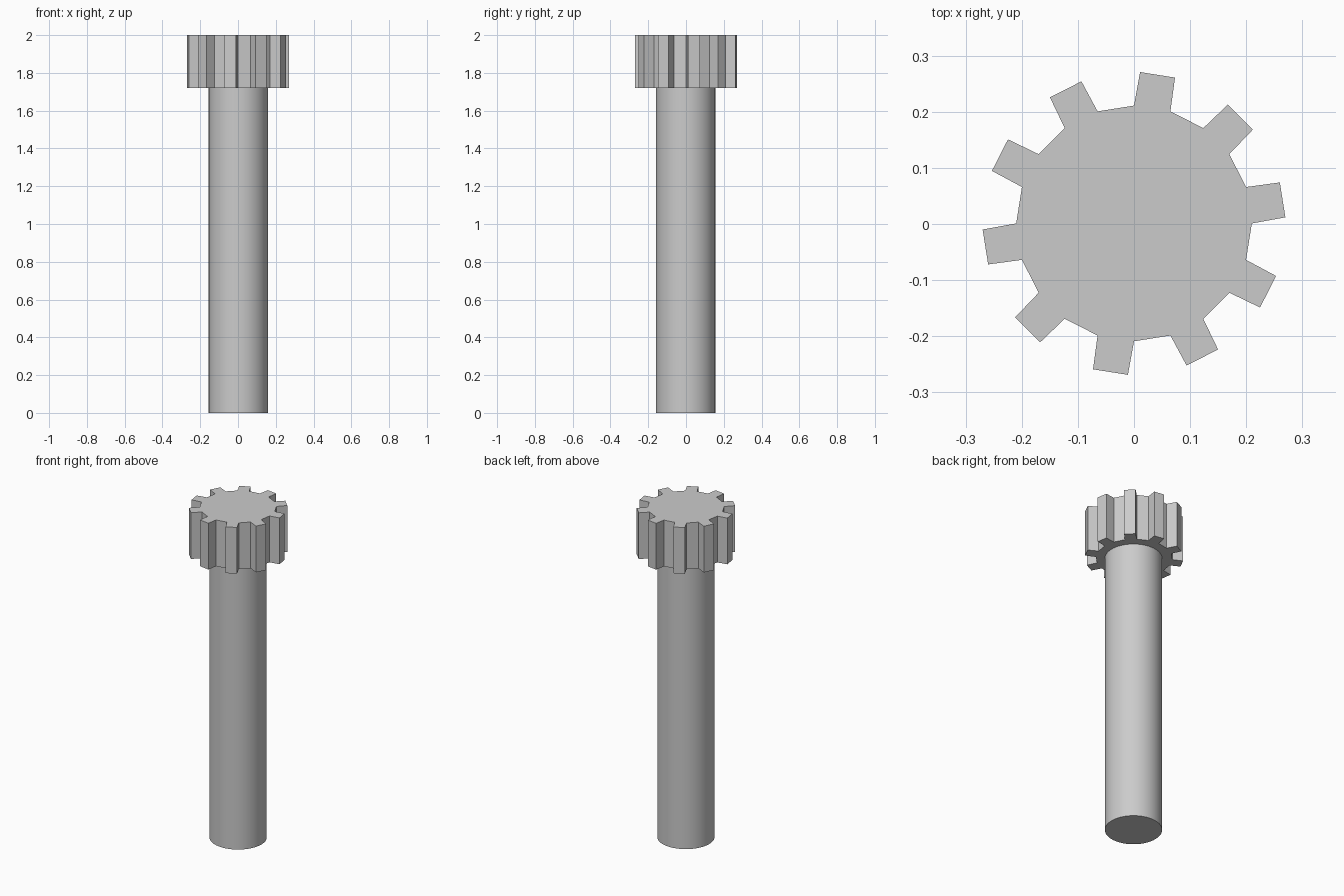
import bpy, bmesh
from math import radians, cos, sin

if "Cube" in bpy.data.objects:
    bpy.data.objects.remove(bpy.data.objects["Cube"])

TEETH, ROOT_R, TIP_R = 10, 0.21, 0.27
Z_BOTTOM, Z_TOP = 1.72, 2.0


def polar(r, deg, z):
    return (r * cos(radians(deg)), r * sin(radians(deg)), z)


# Shaft: smooth round rod, running up to the underside of the gear
bpy.ops.mesh.primitive_cylinder_add(vertices=64, radius=0.157, depth=Z_BOTTOM,
                                    location=(0.002, -0.002, Z_BOTTOM / 2))
shaft = bpy.context.object
shaft.name = "shaft"
bpy.ops.object.shade_smooth_by_angle(angle=radians(30))

# Gear head: toothed outline extruded upwards
bm = bmesh.new()
outline = []
for i in range(TEETH):
    mid = 9 + i * 360 / TEETH
    for r, offset in ((ROOT_R, -9), (TIP_R, -6.7), (TIP_R, 6.7), (ROOT_R, 9)):
        outline.append(bm.verts.new(polar(r, mid + offset, Z_BOTTOM)))
base = bm.faces.new(outline)
top = bmesh.ops.extrude_face_region(bm, geom=[base], use_keep_orig=True)["geom"]
bmesh.ops.translate(bm, vec=(0, 0, Z_TOP - Z_BOTTOM),
                    verts=[v for v in top if isinstance(v, bmesh.types.BMVert)])
bmesh.ops.recalc_face_normals(bm, faces=bm.faces)
mesh = bpy.data.meshes.new("gear_head")
bm.to_mesh(mesh)
bm.free()
gear = bpy.data.objects.new("gear_head", mesh)
gear.location = (0, 0.001, 0)
bpy.context.collection.objects.link(gear)
